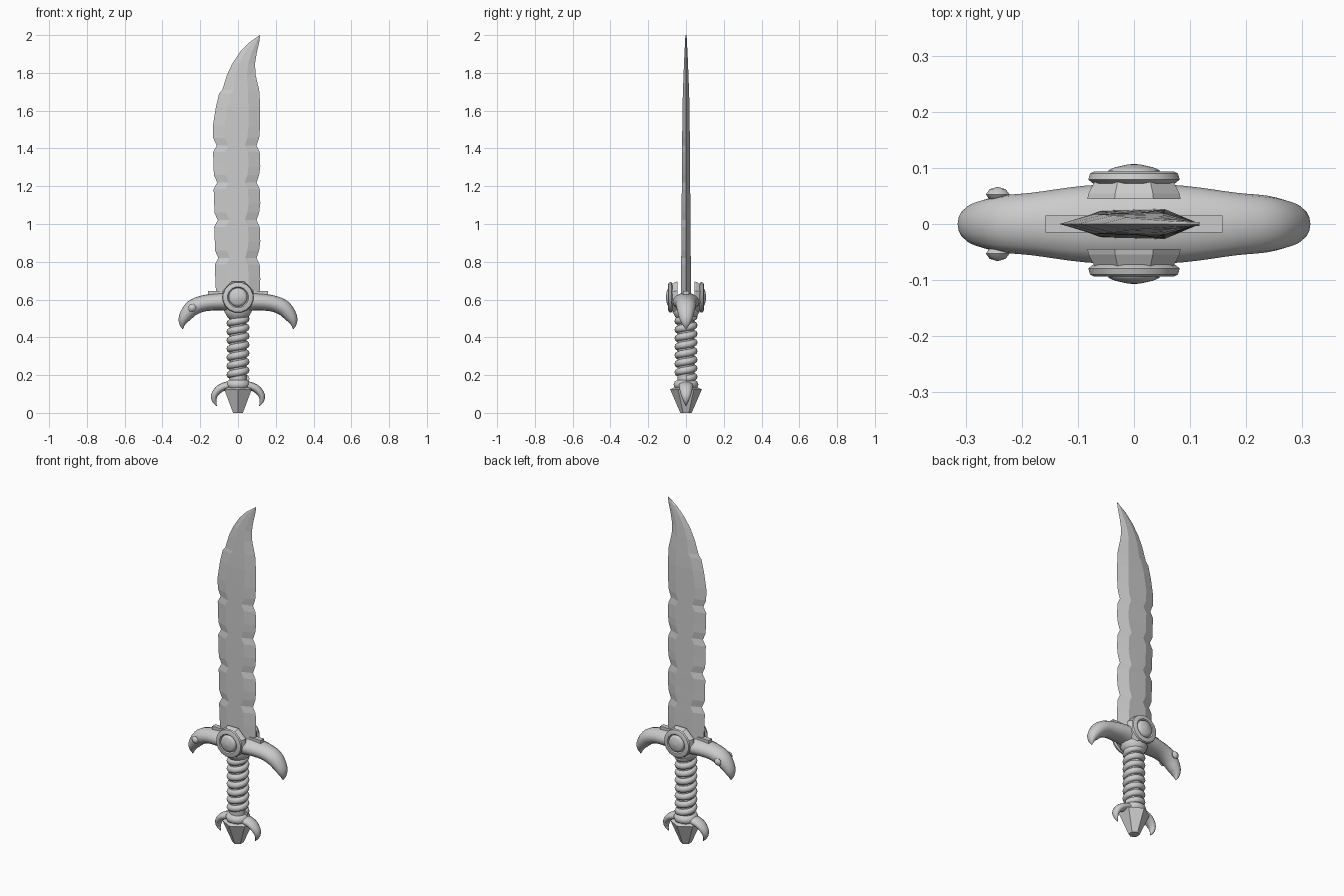
import bpy, bmesh
from math import sin, cos, pi, radians
from mathutils import Vector

cube = bpy.data.objects.get("Cube")
if cube:
    bpy.data.objects.remove(cube)

steel = bpy.data.materials.new("grey steel")
steel.use_nodes = True
GREY = (0.6, 0.6, 0.6, 1)
steel.diffuse_color = GREY
steel.node_tree.nodes["Principled BSDF"].inputs["Base Color"].default_value = GREY


def loft(name, rings, smooth=None):
    """Skin a list of equal-length rings and cap both ends."""
    bm = bmesh.new()
    loops = [[bm.verts.new(p) for p in ring] for ring in rings]
    n = len(loops[0])
    for a, b in zip(loops, loops[1:]):
        for i in range(n):
            j = (i + 1) % n
            bm.faces.new((a[i], a[j], b[j], b[i]))
    bm.faces.new(loops[0][::-1])
    bm.faces.new(loops[-1])
    bmesh.ops.recalc_face_normals(bm, faces=bm.faces)
    mesh = bpy.data.meshes.new(name)
    bm.to_mesh(mesh)
    bm.free()
    mesh.materials.append(steel)
    obj = bpy.data.objects.new(name, mesh)
    bpy.context.collection.objects.link(obj)
    if smooth:
        bpy.ops.object.select_all(action='DESELECT')
        obj.select_set(True)
        bpy.context.view_layer.objects.active = obj
        bpy.ops.object.shade_smooth_by_angle(angle=radians(smooth))
    return obj


def turned(name, profile, sides, axis='z', centre=(0, 0, 0), smooth=None, phase=0.5):
    """Spin (radius, height) pairs around z, or outward along +y / -y."""
    c, rings = Vector(centre), []
    for r, h in profile:
        ring = []
        for i in range(sides):
            a = 2 * pi * (i + phase) / sides
            u, v = r * cos(a), r * sin(a)
            ring.append(c + Vector((u, v, h) if axis == 'z' else (u, axis * h, v)))
        rings.append(ring)
    return loft(name, rings, smooth)


def spline(points, steps=4):
    """Catmull-Rom curve through points of any dimension."""
    pts = [Vector(p) for p in points]
    pts = [2 * pts[0] - pts[1]] + pts + [2 * pts[-1] - pts[-2]]
    out = []
    for a, b, c, d in zip(pts, pts[1:], pts[2:], pts[3:]):
        for k in range(steps):
            t = k / steps
            out.append(b + (c - a) * (t / 2) + (2 * a - 5 * b + 4 * c - d) * (t * t / 2)
                       + (3 * b - a - 3 * c + d) * (t ** 3 / 2))
    return out + [pts[-2]]


def horns(name, half, sides=16):
    """Symmetric pair of horns; half lists (x, z, radius, depth) from centre to tip."""
    pts = spline([(-x, z, r, d) for x, z, r, d in half[:0:-1]] + half)
    rings = []
    for i, p in enumerate(pts):
        q, o = pts[min(i + 1, len(pts) - 1)], pts[max(i - 1, 0)]
        t = Vector((q[0] - o[0], 0, q[1] - o[1])).normalized()
        normal = Vector((-t.z, 0, t.x))
        r, d = max(p[2], 0.001), max(p[3], 0.001)
        rings.append([Vector((p[0], 0, p[1])) + normal * (r * cos(a)) + Vector((0, d * sin(a), 0))
                      for a in (2 * pi * k / sides for k in range(sides))])
    return loft(name, rings, 50)


# Blade: chipped edges below, curved point above; rows are (z, back edge, cutting edge)
rows = [(0.6, -0.115, 0.115)]
for i, notch in enumerate((0.82, 1.02, 1.22, 1.415)):
    back = -0.12 - 0.003 * i
    rows += [(notch - 0.11, back, 0.118), (notch - 0.035, back - 0.003, 0.115),
             (notch, back + 0.016, 0.098), (notch + 0.04, back - 0.002, 0.112)]
rows += [(1.52, -0.133, 0.117), (1.62, -0.117, 0.117), (1.69, -0.1, 0.114), (1.71, -0.083, 0.112),
         (1.79, -0.058, 0.093), (1.85, -0.03, 0.09), (1.91, 0.01, 0.1), (1.96, 0.058, 0.112),
         (2.0, 0.115, 0.117)]
rings = []
for z, l, r in rows:
    bevel = min(0.062, 0.3 * (r - l))
    t = 0.027 - 0.008 * (z - 0.6)
    if z > 1.62:
        t *= max(0.04, (2.0 - z) / 0.38) ** 0.5
    rings.append([(l, 0, z), (l + bevel, -t * 0.9, z), (r - bevel, -t, z),
                  (r, 0, z), (r - bevel, t, z), (l + bevel, t * 0.9, z)])
loft("blade", rings)

# Guard with drooping tips, and the narrow bar under the blade
horns("guard", [(0, 0.585, 0.052, 0.072), (0.09, 0.588, 0.046, 0.068), (0.18, 0.58, 0.043, 0.056),
                (0.24, 0.556, 0.042, 0.05), (0.28, 0.51, 0.033, 0.038), (0.294, 0.475, 0.019, 0.024),
                (0.293, 0.443, 0.001, 0.001)])
loft("blade_seat", [[(x, -0.015, 0.58), (x, 0.015, 0.58), (x, 0.015, z), (x, -0.015, z)]
                    for x, z in ((-0.158, 0.645), (-0.1, 0.645), (0.1, 0.645), (0.158, 0.645))])

# Medallions and guard studs, front and back
for side, label in ((-1, "front"), (1, "back")):
    hub = (0, 0, 0.612)
    turned(label + "_medallion_base", [(0.09, 0.045), (0.088, 0.054), (0.074, 0.079)], 8, side, hub)
    turned(label + "_medallion_ring", [(0.074, 0.072), (0.083, 0.079), (0.08, 0.09),
                                       (0.072, 0.094), (0.056, 0.094), (0.05, 0.086)], 16, side, hub, 40)
    turned(label + "_medallion_gem", [(0.05, 0.085), (0.046, 0.096), (0.035, 0.101),
                                      (0.012, 0.106), (0.001, 0.107)], 16, side, hub, 50)
    turned(label + "_stud", [(0.001, 0.04), (0.016, 0.044), (0.022, 0.053),
                             (0.015, 0.062), (0.001, 0.066)], 10, side, (-0.243, 0, 0.556), 60)

# Grip core, collar under the guard, and spiral wrap
turned("grip_core", [(0.046, 0.13), (0.046, 0.55)], 12, smooth=40)
turned("grip_collar", [(0.045, 0.495), (0.06, 0.51), (0.074, 0.535), (0.07, 0.565)], 12, smooth=40)
turns, per_turn = 7.5, 20
rings = []
for i in range(int(turns * per_turn) + 1):
    a = 2 * pi * i / per_turn
    z = 0.18 + 0.34 * i / (turns * per_turn)
    rings.append([((0.045 + 0.016 * cos(b)) * cos(a), (0.045 + 0.016 * cos(b)) * sin(a), z + 0.019 * sin(b))
                  for b in (2 * pi * k / 8 for k in range(8))])
loft("grip_wrap", rings, 60)

# Pommel: rounded ring, tapered six-sided end and two small horns
turned("pommel_ring", [(0.045, 0.125), (0.06, 0.132), (0.067, 0.15), (0.06, 0.167), (0.045, 0.175)],
       16, smooth=60)
turned("pommel_end", [(0.03, 0), (0.084, 0.125), (0.05, 0.14)], 6)
horns("pommel_horns", [(0, 0.145, 0.022, 0.04), (0.06, 0.143, 0.022, 0.038), (0.1, 0.125, 0.021, 0.034),
                       (0.124, 0.095, 0.018, 0.026), (0.126, 0.065, 0.012, 0.015),
                       (0.113, 0.037, 0.001, 0.001)], 12)
